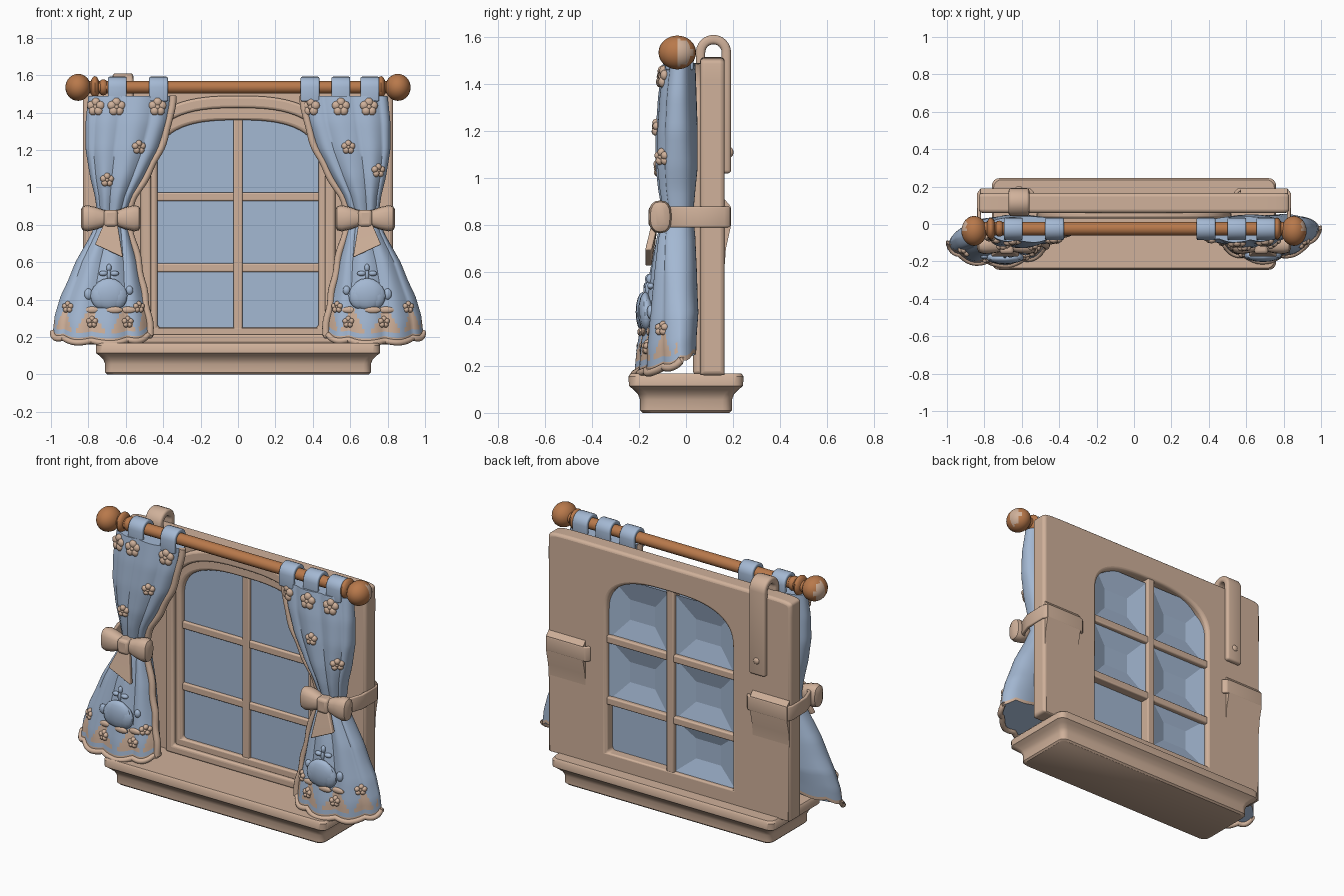
import bpy, bmesh, math
from math import sin, cos, pi
from mathutils import Vector, Matrix
from mathutils.bvhtree import BVHTree

cube = bpy.data.objects.get("Cube")
if cube:
    bpy.data.objects.remove(cube)


def material(name, rgb):
    m = bpy.data.materials.new(name)
    m.use_nodes = True
    m.diffuse_color = (*rgb, 1)
    m.node_tree.nodes["Principled BSDF"].inputs["Base Color"].default_value = (*rgb, 1)
    return m


TAN = material("warm tan", (0.63, 0.44, 0.325))
BLUE = material("soft blue", (0.37, 0.48, 0.65))
WOOD = material("copper wood", (0.48, 0.19, 0.07))
made = []


def finish(name, bm, *mats, bevel=0.0, solid=0.0):
    bmesh.ops.recalc_face_normals(bm, faces=bm.faces)
    me = bpy.data.meshes.new(name)
    bm.to_mesh(me)
    bm.free()
    ob = bpy.data.objects.new(name, me)
    bpy.context.collection.objects.link(ob)
    for m in mats:
        me.materials.append(m)
    if solid:
        mod = ob.modifiers.new("thickness", "SOLIDIFY")
        mod.thickness, mod.offset = solid, 0
    if bevel:
        mod = ob.modifiers.new("soft edges", "BEVEL")
        mod.width, mod.segments = bevel, 3
        mod.limit_method, mod.angle_limit = "ANGLE", math.radians(40)
    made.append(ob)
    return ob


def loft(rings, caps=True, loop=False):
    """Skin a list of closed rings that have equal point counts."""
    bm = bmesh.new()
    vs = [[bm.verts.new(p) for p in r] for r in rings]
    n = len(rings[0])
    for a, b in list(zip(vs, vs[1:])) + ([(vs[-1], vs[0])] if loop else []):
        for i in range(n):
            bm.faces.new((a[i], a[(i + 1) % n], b[(i + 1) % n], b[i]))
    if caps and not loop:
        bm.faces.new(vs[0])
        bm.faces.new(vs[-1])
    return bm


def box(name, x0, x1, y0, y1, z0, z1, mat, bevel=0.008):
    rings = [[(x0, y0, z), (x1, y0, z), (x1, y1, z), (x0, y1, z)] for z in (z0, z1)]
    return finish(name, loft(rings), mat, bevel=bevel)


def ribbon(name, pts, half, mat, thick):
    """Strip swept along pts, half wide on both sides of the path."""
    bm = bmesh.new()
    rows = [[bm.verts.new(Vector(p) + Vector(half) * k) for k in (-1, 1)] for p in pts]
    for a, b in zip(rows, rows[1:]):
        bm.faces.new((a[0], a[1], b[1], b[0]))
    return finish(name, bm, mat, solid=thick, bevel=thick * 0.35)


def ball(bm, at, scale, u=16, v=10):
    mat = Matrix.Translation(at) @ Matrix.Diagonal((*scale, 1))
    bmesh.ops.create_uvsphere(bm, u_segments=u, v_segments=v, radius=1, matrix=mat)


def tube(name, pts, r, mat):
    rings = []
    for i, p in enumerate(pts):
        t = (pts[min(i + 1, len(pts) - 1)] - pts[max(i - 1, 0)]).normalized()
        u = t.cross(Vector((0.3, 1, 0.2))).normalized()
        v = t.cross(u)
        rings.append([p + (u * cos(a) + v * sin(a)) * r for a in [k * pi / 5 for k in range(10)]])
    return finish(name, loft(rings), mat)


def power(v, p):
    return math.copysign(abs(v) ** p, v) if abs(v) > 1e-6 else 0.0


def arch(hx, z0, spring, top, p, y):
    """Flat-bottomed outline with a rounded top."""
    arc = [(hx * power(cos(a), p), y, spring + (top - spring) * power(sin(a), p))
           for a in [pi * i / 32 for i in range(33)]]
    return [(hx, y, z0)] + arc + [(-hx, y, z0)]


def arch_frame(name, outer, inner, y0, y1, bevel):
    rings = [arch(*outer, y0), arch(*outer, y1), arch(*inner, y1), arch(*inner, y0)]
    return finish(name, loft(rings, loop=True), TAN, bevel=bevel)


# Sill: moulded profile on a rounded rectangle
def rounded(hx, hy, z, r=0.04):
    out = []
    for k, (sx, sy) in enumerate(((1, 1), (-1, 1), (-1, -1), (1, -1))):
        for i in range(5):
            a = (k + i / 4) * pi / 2
            out.append((sx * (hx - r) + r * cos(a), sy * (hy - r) + r * sin(a), z))
    return out


SILL = [(0, .70, .185), (.01, .71, .195), (.055, .71, .195), (.08, .72, .205), (.10, .74, .225),
        (.115, .76, .243), (.155, .76, .245), (.168, .75, .236)]
finish("sill", loft([rounded(hx, hy, z) for z, hx, hy in SILL]), TAN)

# Wall panel, trim, glazing bars and glass
OPENING = (.43, .25, 1.12, 1.36, .75)
arch_frame("wall_panel", (.83, .16, 1.42, 1.515, .15), OPENING, .06, .165, .018)
arch_frame("arch_trim", (.52, .165, 1.14, 1.49, .75), (.465, .215, 1.14, 1.425, .75), .03, .07, .014)
box("vertical_bar", -.025, .025, .072, .158, .24, 1.37, TAN)
BARS = (.57, .95)
for i, z in enumerate(BARS):
    box(f"horizontal_bar_{i}", -.44, .44, .076, .155, z - .023, z + .023, TAN)
glass = (.44, .24, 1.12, 1.37, .75)
finish("glass", loft([arch(*glass, .092), arch(*glass, .10)]), BLUE)

# Bevelled pane borders on the back
levels = (.25, *BARS, 1.34)
for s in (1, -1):
    for z0, z1 in zip(levels, levels[1:]):
        if s == 1 and z0 == levels[0]:
            continue
        rings = []
        for hx, hz, y in ((.205, (z1 - z0) / 2, .135), (.085, .062, .101)):
            cx, cz = s * .225, (z0 + z1) / 2
            rings.append([(cx + a * hx, y, cz + b * hz) for a, b in ((1, 1), (-1, 1), (-1, -1), (1, -1))])
        finish("pane_border", loft(rings, caps=False), BLUE)

# Rod with collars and ball ends
ROD_Y, ROD_Z = -.025, 1.535
rings = [[(x, ROD_Y + .036 * cos(k * pi / 8), ROD_Z + .034 * sin(k * pi / 8)) for k in range(16)]
         for x in (-.82, .82)]
finish("rod", loft(rings), WOOD)
for s in (1, -1):
    bm = bmesh.new()
    ball(bm, (s * .765, ROD_Y, ROD_Z), (.026, .06, .06))
    ball(bm, (s * .72, ROD_Y, ROD_Z), (.03, .043, .043))
    finish("rod_collar", bm, WOOD)
    bm = bmesh.new()
    ball(bm, (s * .855, ROD_Y - .012, ROD_Z), (.068, .08, .072), 24, 16)
    bm.normal_update()
    for f in bm.faces:
        f.material_index = int(f.normal.x * s > .65 and f.normal.y > 0)
    finish("rod_end", bm, WOOD, TAN)

# Hanging strap hooked over the panel
hook = [(.062, 1.40)] + [(.117 - .055 * cos(a), 1.535 + .055 * sin(a))
                         for a in [pi * i / 12 for i in range(13)]] + [(.172, 1.02)]
ribbon("hook_strap", [(-.615, y, z) for y, z in hook], (.055, 0, 0), TAN, .04)
bm = bmesh.new()
ball(bm, (-.615, .19, 1.11), (.02, .012, .02))
finish("strap_stud", bm, TAN)

# Curtain sections: height, inner x, outer x, front y, back y
KEYS = [(1.49, .35, .80, -.095, .04), (1.35, .37, .815, -.115, .045), (1.2, .42, .815, -.125, .05),
        (1.05, .50, .79, -.125, .05), (.95, .56, .765, -.115, .04), (.84, .60, .75, -.095, .03),
        (.75, .575, .785, -.12, .04), (.6, .535, .87, -.15, .04), (.4, .50, .95, -.185, .035),
        (.28, .48, .98, -.205, .02), (.175, .47, .99, -.215, .01)]
ROWS, COLS = 52, 108


def section(z):
    for a, b in zip(KEYS, KEYS[1:]):
        if z >= b[0] - 1e-6:
            t = (a[0] - z) / (a[0] - b[0])
            return [p + (q - p) * t for p, q in zip(a, b)][1:]


def curtain_ring(z, s):
    """Pleated section; the left curtain flares backwards at its outer corner."""
    x0, x1, y0, y1 = section(z)
    low = max(0, (.5 - z) / .325)
    flare = max(0, (.75 - z) / .575)
    ring = []
    for k in range(COLS):
        a = 2 * pi * k / COLS
        fold = abs(sin(4.5 * a))
        pleat = .86 + .2 * fold if sin(a) < 0 else 1
        x = (x0 + x1) / 2 + (x1 - x0) / 2 * power(cos(a), .9)
        y = (y0 + y1) / 2 + (y1 - y0) / 2 * power(sin(a), .85 + .3 * flare) * pleat
        if s > 0:
            y += flare * (.02 + .06 * max(0, cos(a)))
        ring.append(Vector((s * x, y, z + low * (.05 + .045 * sin(a) - .015 * fold))))
    return ring


def stick(bvh, name, blobs, depth, mat):
    """Flattened blobs (x, z, rx, rz) pressed onto the curtain front."""
    bm = bmesh.new()
    for x, z, rx, rz in blobs:
        hit = bvh.ray_cast(Vector((x, -1, z)), Vector((0, 1, 0)))[0]
        if hit:
            ball(bm, hit, (rx, depth, rz), 14, 8)
    return finish(name, bm, mat)


def flower(bvh, x, z, r):
    petals = [(x + r * sin(a), z + r * cos(a), r * .9, r * .9) for a in [k * .4 * pi for k in range(5)]]
    stick(bvh, "flower", petals + [(x, z, r * .6, r * .6)], .018, TAN)


TABS = {1: (.385, .55, .705), -1: (.425, .645)}
UPPER = {1: ((.39, 1.43), (.55, 1.43), (.70, 1.43), (.59, 1.215), (.75, 1.09)),
         -1: ((.43, 1.43), (.65, 1.43), (.76, 1.43), (.53, 1.215), (.70, 1.04))}
for s, side in ((1, "left"), (-1, "right")):
    heights = [1.49 + (.175 - 1.49) * i / ROWS for i in range(ROWS + 1)]
    rings = [curtain_ring(z, s) for z in heights]
    bm = loft(rings)
    bm.faces.ensure_lookup_table()
    for i in range(ROWS):
        for k in range(COLS):
            a, z = 2 * pi * (k + .5) / COLS, heights[i]
            band = sin(a) < -.1 and .25 < z < .30 + .06 * sin(9 * a + 1)
            bm.faces[i * COLS + k].material_index = int(z < .22 or band)
    bvh = BVHTree.FromBMesh(bm)
    finish(f"{side}_curtain", bm, BLUE, TAN)

    # Ruffled edge and hem
    edge = COLS // 2 + 2
    trim = [r[edge] + Vector((-s * .004 * (1 + sin(i * .8)), -.006, 0)) for i, r in enumerate(rings)]
    tube(f"{side}_edge_trim", trim, .02, TAN)
    hem = rings[-1]
    tube(f"{side}_hem", [hem[k % COLS] for k in range(COLS // 2 - 2, COLS + 3)], .016, TAN)

    # Tabs over the rod
    for x in TABS[s]:
        loop = [(-.075, 1.46)] + [(ROD_Y - .047 * cos(a), ROD_Z + .045 * sin(a))
                                  for a in [pi * i / 10 for i in range(11)]] + [(.02, 1.46)]
        ribbon(f"{side}_tab", [(s * x, y, z) for y, z in loop], (.05, 0, 0), BLUE, .024)

    # Flowers and the round fruit motif
    for x, z in UPPER[s]:
        flower(bvh, s * x, z, .026 if z > 1.4 else .02)
    for x, z in ((.91, .36), (.78, .28), (.59, .28), (.53, .36)):
        flower(bvh, s * x, z, .017)
    c = s * .69
    stick(bvh, "fruit", [(c, .43, .092, .085), (c + .04, .42, .06, .07), (c - .04, .42, .06, .07)],
          .03, BLUE)
    stick(bvh, "fruit_leaves", [(c, .53, .01, .03), (c - .03, .54, .024, .014),
                                (c + .03, .54, .024, .014), (c, .57, .014, .022),
                                (c - s * .11, .45, .02, .024), (c + s * .11, .43, .022, .03)], .016, BLUE)
    stick(bvh, "fruit_ground", [(c + d, .345, .045, .018) for d in (-.09, .03, .1)], .012, TAN)

    # Tieback reaching round the panel edge, with a soft swell below it
    band = [(.57, -.05), (.60, -.105), (.75, -.11), (.80, -.06), (.828, .02), (.83, .16),
            (.815, .182), (.56, .182), (.54, .16)]
    ribbon(f"{side}_tieback", [(s * x, y, .835) for x, y in band], (0, 0, .045), TAN, .02)
    swell = [(.62, .164), (.70, .170), (.79, .190), (.88, .190), (.91, .164)]
    finish(f"{side}_back_swell", loft([[(s * x, y, z) for z, y in swell] for x in (.57, .822)]), TAN)

    # Bow with loops, knot and tail
    bx, bz, by = s * .68, .835, -.11
    for d in (1, -1):
        prof = [(.0, .032, .03), (.04, .045, .04), (.08, .06, .048), (.125, .07, .05),
                (.15, .064, .042), (.16, .045, .02)]
        rings = [[(bx + d * x, by + hy * power(cos(k * pi / 8), .8), bz + hz * power(sin(k * pi / 8), .8))
                  for k in range(16)] for x, hz, hy in prof]
        finish(f"{side}_bow_loop", loft(rings), TAN)
    box(f"{side}_bow_knot", bx - .038, bx + .038, by - .05, by + .03, bz - .045, bz + .045, TAN, .018)
    rings = []
    for t in (0, .3, .7, 1):
        x, z, w = bx + .01 * s * t, .81 - .15 * t, .035 + .04 * t
        y = by - .022 - .028 * t
        rings.append([(x + a * w, y + b * .014, z + s * a * .035 * t)
                      for a, b in ((1, 1), (-1, 1), (-1, -1), (1, -1))])
    finish(f"{side}_bow_tail", loft(rings), TAN, bevel=.006)

# Smooth shading that keeps hard edges; pane borders stay flat
bpy.ops.object.select_all(action="DESELECT")
for ob in made:
    ob.select_set(not ob.name.startswith("pane_border"))
bpy.context.view_layer.objects.active = made[0]
bpy.ops.object.shade_smooth_by_angle(angle=math.radians(40))
